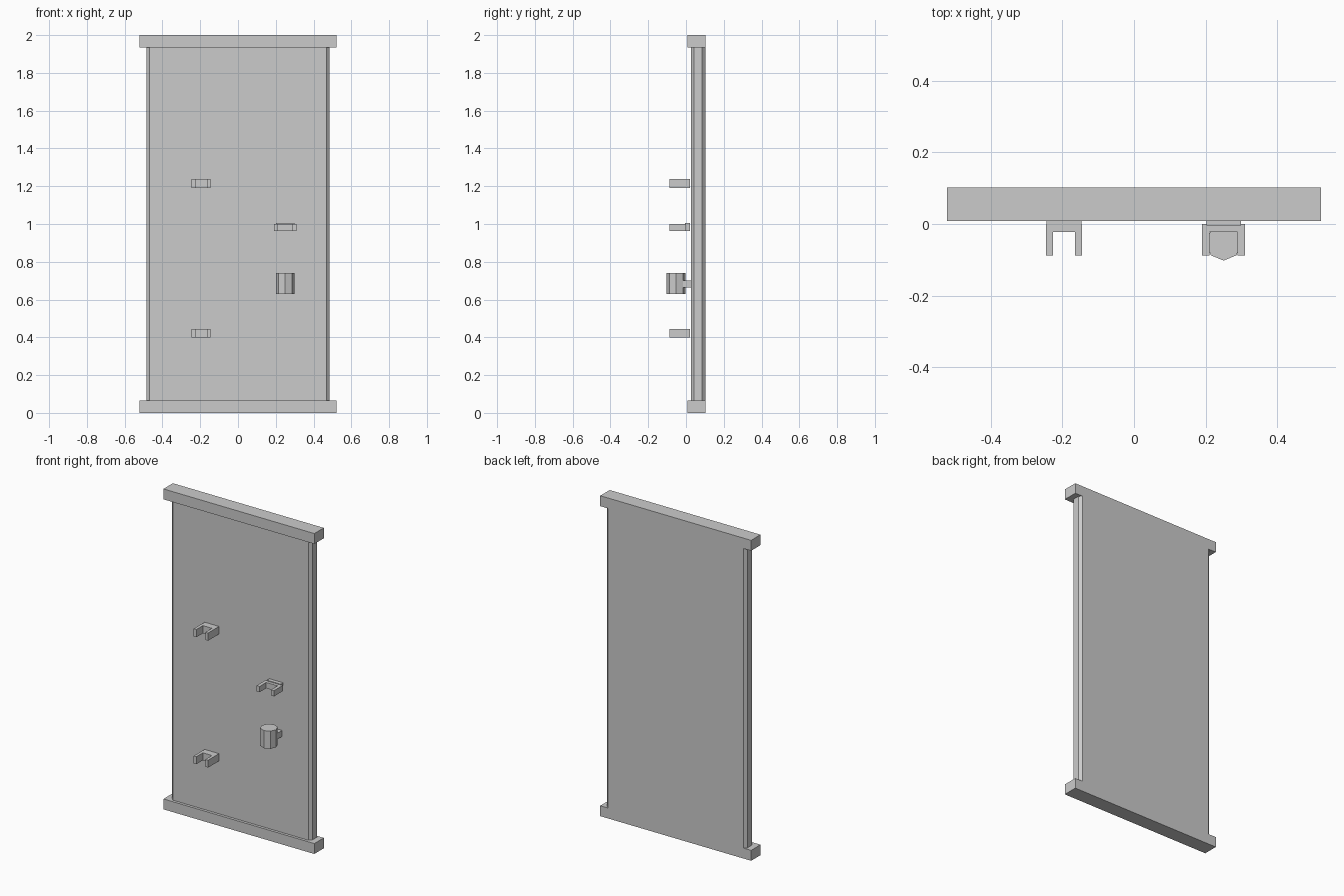
import bpy
import bmesh
from math import pi, cos, sin

if "Cube" in bpy.data.objects:
    bpy.data.objects.remove(bpy.data.objects["Cube"])


def prism(name, pts, lo, hi):
    """Extrude a counter-clockwise xy outline from z = lo to z = hi."""
    bm = bmesh.new()
    base = bm.faces.new([bm.verts.new((x, y, lo)) for x, y in pts])
    top = bmesh.ops.extrude_face_region(bm, geom=[base])["geom"]
    for v in top:
        if isinstance(v, bmesh.types.BMVert):
            v.co.z = hi
    bmesh.ops.recalc_face_normals(bm, faces=bm.faces)
    mesh = bpy.data.meshes.new(name)
    bm.to_mesh(mesh)
    bm.free()
    obj = bpy.data.objects.new(name, mesh)
    bpy.context.collection.objects.link(obj)
    return obj


def rect(x0, x1, y0, y1):
    return [(x0, y0), (x1, y0), (x1, y1), (x0, y1)]


def clip(name, cx, half, arm, y_back, z0, z1):
    """U-shaped holder opening to the front."""
    inner = half - arm
    front, web = -0.088, -0.023
    pts = [(-half, front), (-inner, front), (-inner, web), (inner, web),
           (inner, front), (half, front), (half, y_back), (-half, y_back)]
    prism(name, [(cx + x, y) for x, y in pts], z0, z1)


BACK = 0.102

# Board with chamfered vertical edges
w, c, f = 0.484, 0.016, 0.026
prism("board", [(-w + c, f), (w - c, f), (w, f + c), (w, BACK - c),
                (w - c, BACK), (-w + c, BACK), (-w, BACK - c), (-w, f + c)],
      0.065, 1.935)

# Top and bottom rails
for name, z in (("bottom_rail", 0.0), ("top_rail", 1.935)):
    prism(name, rect(-0.521, 0.521, 0.009, BACK), z, z + 0.065)

# Left pair of clips, each with a back plate
for name, z0, z1 in (("upper", 1.19, 1.238), ("lower", 0.398, 0.444)):
    clip(name + "_clip", -0.195, 0.05, 0.019, 0.0, z0, z1)
    prism(name + "_clip_plate", rect(-0.244, -0.146, 0.0, 0.02), z0, z1)

# Wider right clip on a slightly taller back plate
clip("right_clip", 0.25, 0.06, 0.021, 0.0, 0.964, 1.0)
prism("right_clip_plate", rect(0.202, 0.298, -0.004, 0.02), 0.964, 1.005)

# Eight-sided cup and its mount
prism("cup", [(0.25 + 0.05 * cos(i * pi / 4), -0.052 + 0.05 * sin(i * pi / 4))
              for i in range(8)], 0.63, 0.74)
prism("cup_mount", rect(0.214, 0.286, -0.017, 0.026), 0.664, 0.702)
